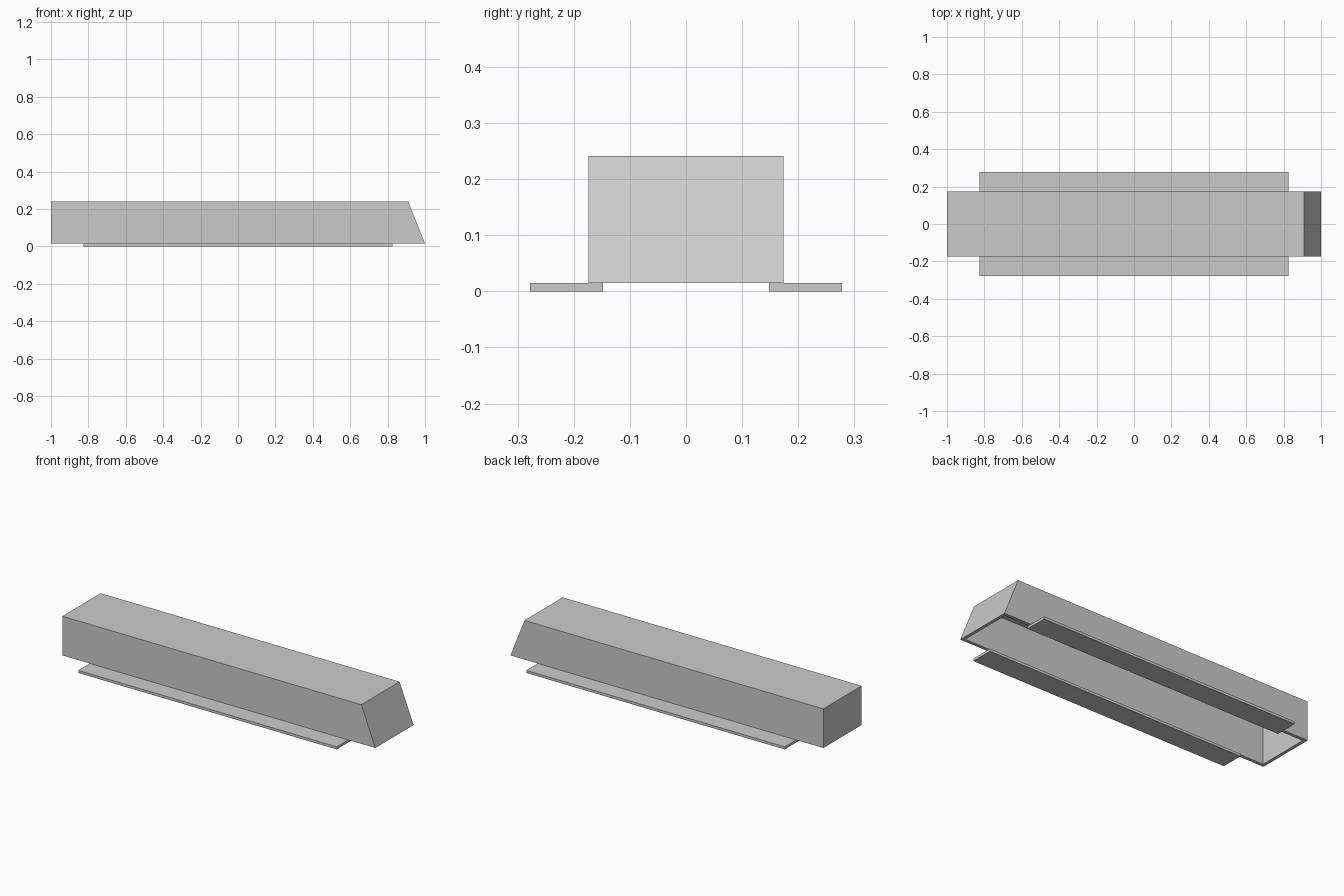
import bpy
import bmesh

cube = bpy.data.objects.get("Cube")
if cube:
    bpy.data.objects.remove(cube, do_unlink=True)

BASE, TOP = 0.015, 0.241      # height of the flange top and of the cover top
HALF_W, WALL, ROOF = 0.174, 0.026, 0.01
SLOPE = 0.09 / (TOP - BASE)   # lean of the slanted end

grey = bpy.data.materials.new("light_grey")
grey.use_nodes = True
colour = (0.6, 0.6, 0.6, 1)
grey.diffuse_color = colour
grey.node_tree.nodes["Principled BSDF"].inputs["Base Color"].default_value = colour


def finish(name, bm):
    bmesh.ops.recalc_face_normals(bm, faces=bm.faces)
    mesh = bpy.data.meshes.new(name)
    bm.to_mesh(mesh)
    bm.free()
    mesh.materials.append(grey)
    obj = bpy.data.objects.new(name, mesh)
    bpy.context.collection.objects.link(obj)
    return obj


def box(bm, x, y, z):
    """Box from three (low, high) ranges."""
    verts = bmesh.ops.create_cube(bm, size=1)["verts"]
    for v in verts:
        v.co = [r[0] if c < 0 else r[1] for c, r in zip(v.co, (x, y, z))]


# Cover: long box, one end slanted, hollowed from below
bm = bmesh.new()
box(bm, (-1, 1), (-HALF_W, HALF_W), (BASE, TOP))
for v in bm.verts:
    if v.co.x > 0 and v.co.z > BASE + 0.1:
        v.co.x -= SLOPE * (TOP - BASE)
bm.normal_update()
bottom = min(bm.faces, key=lambda f: f.calc_center_median().z)
bmesh.ops.inset_region(bm, faces=[bottom], thickness=WALL)
bm.normal_update()
depth = TOP - BASE - ROOF
cavity = bmesh.ops.extrude_discrete_faces(bm, faces=[bottom])["faces"][0]
for v in cavity.verts:
    v.co.z += depth
    if v.co.x > 0:
        v.co.x -= SLOPE * depth
finish("cover", bm)

# Thin mounting flanges under both long walls
for name, side in (("front_flange", -1), ("back_flange", 1)):
    bm = bmesh.new()
    box(bm, (-0.826, 0.826), sorted((side * 0.148, side * 0.278)), (0, BASE))
    finish(name, bm)
